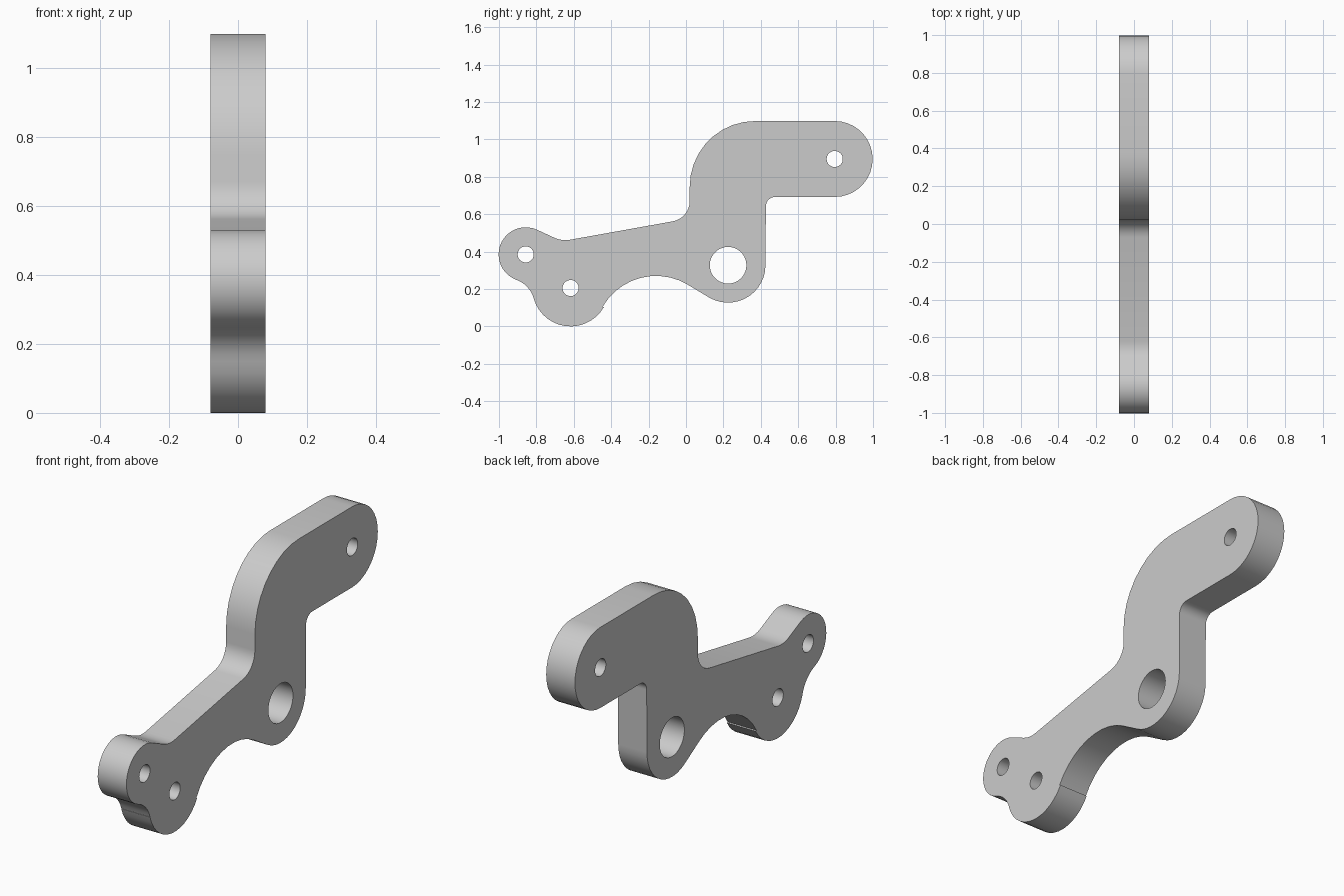
import bpy, bmesh
from math import radians, cos, sin, ceil

cube = bpy.data.objects.get("Cube")
if cube:
    bpy.data.objects.remove(cube, do_unlink=True)

HALF = 0.08   # half of the plate thickness

# Centres of the bosses in the side plane (y, z)
ARM_TIP, PIVOT = (0.795, 0.895), (0.225, 0.327)
FRONT_EYE, LOWER_EYE = (-0.857, 0.385), (-0.617, 0.205)


def arc(centre, radius, start, end):
    """Points on an arc, angles in degrees."""
    n = max(2, ceil(abs(end - start) / 10))
    angles = [radians(start + (end - start) * i / n) for i in range(n + 1)]
    return [(centre[0] + radius * cos(a), centre[1] + radius * sin(a)) for a in angles]


# Outline as tangent arcs joined by straight edges
outline = (
    arc(ARM_TIP, 0.203, -90, 90)
    + arc((0.37, 0.748), 0.35, 90, 180)        # outer elbow
    + arc((-0.09, 0.67), 0.11, 0, -80)         # fillet onto the sloping arm
    + arc((-0.645, 0.601), 0.14, 280, 245)     # hollow behind the front eye
    + arc(FRONT_EYE, 0.145, 65, 250)
    + arc((-0.958, 0.108), 0.15, 70, 16)       # fillet between the two eyes
    + arc(LOWER_EYE, 0.205, 196, 330)
    + arc((-0.16, -0.06), 0.33, 150, 59)       # large hollow underneath
    + arc(PIVOT, 0.2, 239, 360)
    + arc((0.477, 0.742 - 0.1), 0.05, 180, 90)  # inner elbow
)
holes = [arc(c, r, 0, 360)[:-1] for c, r in
         ((ARM_TIP, 0.043), (FRONT_EYE, 0.043), (LOWER_EYE, 0.043), (PIVOT, 0.098))]

# Fill the outline around the holes and extrude to thickness
bm = bmesh.new()
edges = []
for loop in [outline] + holes:
    verts = [bm.verts.new((-HALF, y, z)) for y, z in loop]
    edges += [bm.edges.new((v, verts[i - 1])) for i, v in enumerate(verts)]
bmesh.ops.triangle_fill(bm, edges=edges, use_beauty=True, normal=(-1, 0, 0))
result = bmesh.ops.extrude_face_region(bm, geom=bm.faces[:], use_keep_orig=True)
new_verts = [g for g in result["geom"] if isinstance(g, bmesh.types.BMVert)]
bmesh.ops.translate(bm, verts=new_verts, vec=(2 * HALF, 0, 0))
bmesh.ops.recalc_face_normals(bm, faces=bm.faces[:])

mesh = bpy.data.meshes.new("bracket_plate")
bm.to_mesh(mesh)
bm.free()
plate = bpy.data.objects.new("bracket_plate", mesh)
bpy.context.collection.objects.link(plate)

# Plain grey metal
grey = bpy.data.materials.new("plain_grey")
grey.use_nodes = True
colour = (0.6, 0.6, 0.6, 1)
grey.diffuse_color = colour
grey.node_tree.nodes["Principled BSDF"].inputs["Base Color"].default_value = colour
mesh.materials.append(grey)

# Smooth rounded edges, sharp rims
for obj in bpy.context.selected_objects:
    obj.select_set(False)
plate.select_set(True)
bpy.context.view_layer.objects.active = plate
bpy.ops.object.shade_smooth_by_angle(angle=radians(30))
